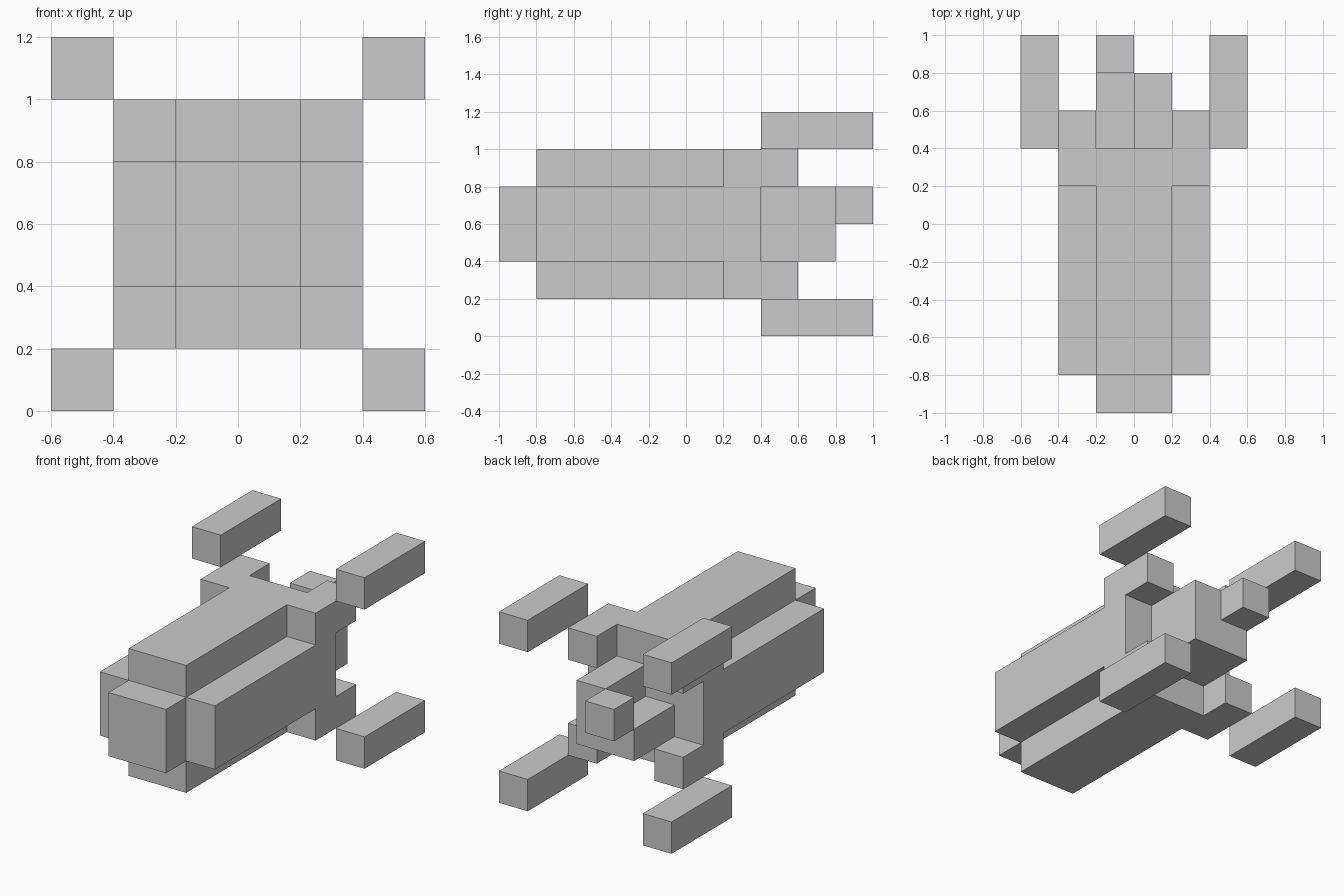
import bpy
import bmesh

if "Cube" in bpy.data.objects:
    bpy.data.objects.remove(bpy.data.objects["Cube"])


def extrude_y(name, profile, y0, y1):
    """Extrude an (x, z) outline from y0 to y1."""
    bm = bmesh.new()
    face = bm.faces.new([bm.verts.new((x, y0, z)) for x, z in profile])
    ext = bmesh.ops.extrude_face_region(bm, geom=[face])
    moved = [v for v in ext["geom"] if isinstance(v, bmesh.types.BMVert)]
    bmesh.ops.translate(bm, vec=(0, y1 - y0, 0), verts=moved)
    bmesh.ops.recalc_face_normals(bm, faces=bm.faces)
    mesh = bpy.data.meshes.new(name)
    bm.to_mesh(mesh)
    bm.free()
    obj = bpy.data.objects.new(name, mesh)
    bpy.context.collection.objects.link(obj)
    return obj


def box(name, x0, x1, y0, y1, z0, z1):
    return extrude_y(name, [(x0, z0), (x1, z0), (x1, z1), (x0, z1)], y0, y1)


# Fuselage with a plus-shaped cross-section
quarter = [(0.4, 0.2), (0.2, 0.2), (0.2, 0.4)]
plus = []
for sx, sz, order in ((1, 1, 1), (-1, 1, -1), (-1, -1, 1), (1, -1, -1)):
    plus += [(sx * x, 0.6 + sz * z) for x, z in quarter[::order]]
extrude_y("fuselage", plus, -0.8, 0.2)

# Nose block and full square collar at the rear
box("nose", -0.2, 0.2, -1.0, -0.8, 0.4, 0.8)
box("rear_collar", -0.4, 0.4, 0.2, 0.4, 0.2, 1.0)

# Stepped, asymmetric tail core with its end cube
extrude_y("tail_core", [(-0.2, 0.4), (0.2, 0.4), (0.2, 0.8),
                        (0.0, 0.8), (0.0, 0.6), (-0.2, 0.6)], 0.4, 0.8)
box("tail_end", -0.2, 0.0, 0.8, 1.0, 0.6, 0.8)

# Four corner brackets, each carrying an outer boom
for side, sx in (("left", -1), ("right", 1)):
    x_in, x_mid, x_out = 0.2 * sx, 0.4 * sx, 0.6 * sx
    for level, bracket_z, boom_z in (("lower", 0.2, 0.0), ("upper", 0.8, 1.0)):
        box(f"{level}_{side}_bracket", x_in, x_mid, 0.4, 0.6, bracket_z, bracket_z + 0.2)
        box(f"{level}_{side}_boom", x_mid, x_out, 0.4, 1.0, boom_z, boom_z + 0.2)
